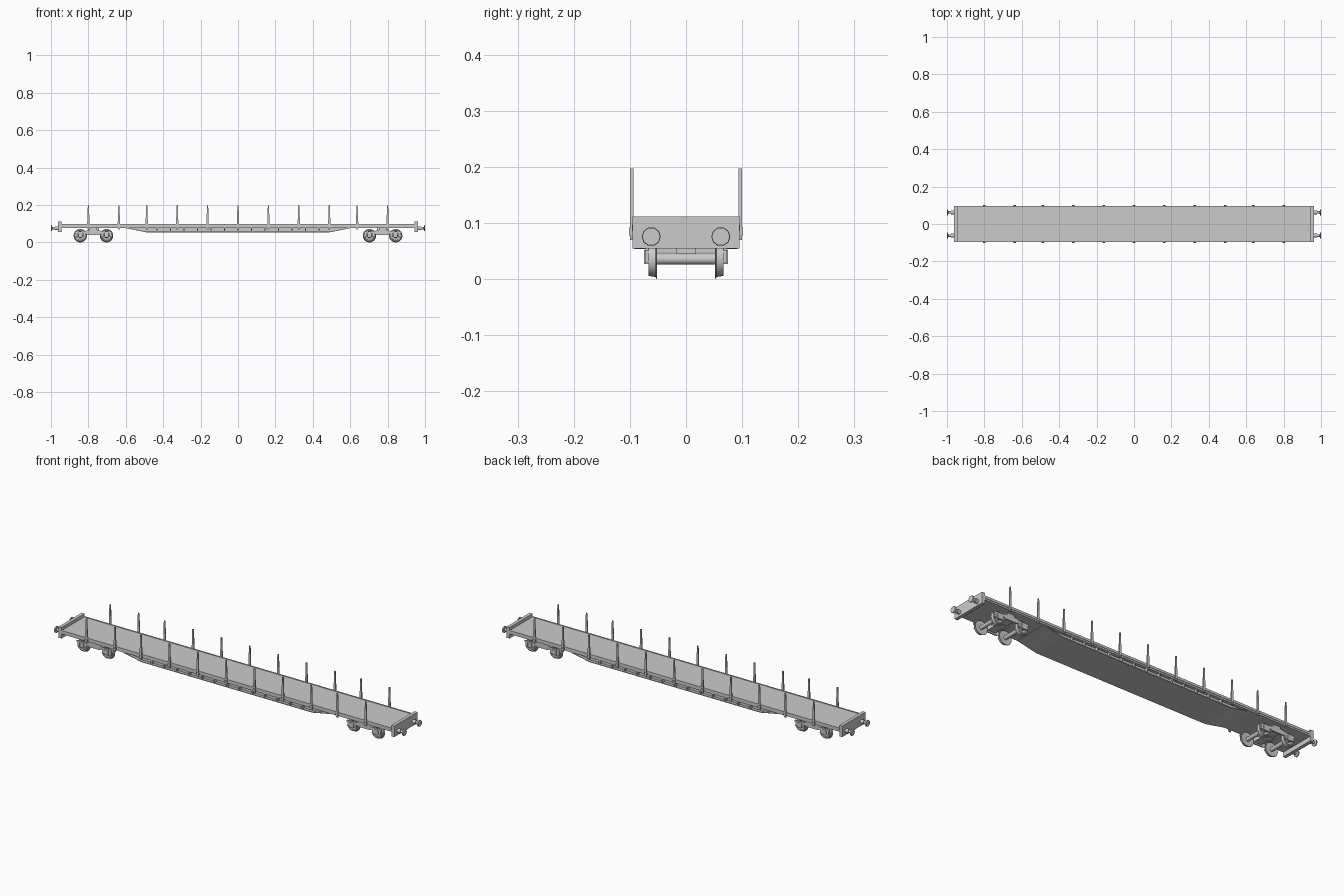
import bpy, bmesh
from math import cos, sin, pi


def finish(name, bm, smooth=False):
    bmesh.ops.remove_doubles(bm, verts=bm.verts, dist=1e-6)
    bmesh.ops.recalc_face_normals(bm, faces=bm.faces)
    me = bpy.data.meshes.new(name)
    bm.to_mesh(me)
    bm.free()
    ob = bpy.data.objects.new(name, me)
    bpy.context.collection.objects.link(ob)
    if smooth:
        bpy.ops.object.select_all(action='DESELECT')
        ob.select_set(True)
        bpy.context.view_layer.objects.active = ob
        bpy.ops.object.shade_smooth_by_angle(angle=0.7)
    return ob


def prism(name, profile, y0, y1):
    """Extrude an (x, z) profile along y."""
    bm = bmesh.new()
    f = bm.faces.new([bm.verts.new((x, y0, z)) for x, z in profile])
    r = bmesh.ops.extrude_face_region(bm, geom=[f])
    vs = [v for v in r['geom'] if isinstance(v, bmesh.types.BMVert)]
    bmesh.ops.translate(bm, verts=vs, vec=(0, y1 - y0, 0))
    return finish(name, bm)


def box(name, x0, x1, y0, y1, z0, z1):
    return prism(name, [(x0, z0), (x1, z0), (x1, z1), (x0, z1)], y0, y1)


def lathe(name, profile, centre, axis, n):
    """Spin an (along, radius) profile about the x or y axis."""
    bm = bmesh.new()
    rings = []
    for a, r in profile:
        ring = []
        for i in range(n):
            u, v = r * cos(2 * pi * i / n), r * sin(2 * pi * i / n)
            p = (a, u, v) if axis == 'x' else (u, a, v)
            ring.append(bm.verts.new([c + q for c, q in zip(centre, p)]))
        rings.append(ring)
    for a, b in zip(rings, rings[1:]):
        for i in range(n):
            j = (i + 1) % n
            bm.faces.new((a[i], a[j], b[j], b[i]))
    bm.faces.new(rings[0])
    bm.faces.new(rings[-1])
    return finish(name, bm, True)


# Deck with side sills
box("deck", -0.95, 0.95, -0.094, 0.094, 0.078, 0.096)
for s in (-1, 1):
    box("side_sill_lip", -0.945, 0.945, *sorted((s * 0.090, s * 0.096)), 0.086, 0.098)

# Fish-belly underframe with inset webs and an outer bottom flange
prism("belly_web", [(-0.60, 0.079), (-0.49, 0.056), (0.49, 0.056), (0.60, 0.079)], -0.078, 0.078)
prism("belly_flange", [(-0.60, 0.079), (-0.49, 0.058), (0.49, 0.058), (0.60, 0.079),
                       (0.60, 0.076), (0.49, 0.054), (-0.49, 0.054), (-0.60, 0.076)],
      -0.092, 0.092)

# Ribs along both sides of the belly
for s in (-1, 1):
    for i in range(-6, 7):
        x = i * 0.072
        box("belly_rib", x - 0.003, x + 0.003, *sorted((s * 0.076, s * 0.093)), 0.056, 0.08)

# Stakes, tapered upward and held in pockets on the side sills
for s in (-1, 1):
    for x in (-0.80, -0.637, -0.488, -0.325, -0.1625, 0, 0.1625, 0.325, 0.488, 0.637, 0.80):
        prism("stake", [(x - 0.006, 0.082), (x - 0.004, 0.07), (x + 0.004, 0.07), (x + 0.006, 0.082),
                        (x + 0.006, 0.11), (x + 0.003, 0.197), (x - 0.003, 0.197), (x - 0.006, 0.11)],
              *sorted((s * 0.094, s * 0.0995)))
        box("stake_pocket", x - 0.007, x + 0.007, *sorted((s * 0.094, s * 0.102)), 0.078, 0.092)

for e in (-1, 1):
    # End plate and buffers
    box("end_plate", *sorted((e * 0.945, e * 0.962)), -0.095, 0.095, 0.055, 0.112)
    for s in (-1, 1):
        lathe("buffer", [(e * 0.955, 0.011), (e * 0.978, 0.011), (e * 0.978, 0.007),
                         (e * 0.993, 0.007), (e * 0.994, 0.017), (e * 1.0, 0.016)],
              (0, s * 0.062, 0.076), 'x', 10)

    # Bogie bolster and pivot
    c = e * 0.773
    box("bolster", c - 0.022, c + 0.022, -0.068, 0.068, 0.048, 0.062)
    box("bogie_pivot", c - 0.03, c + 0.03, -0.017, 0.017, 0.045, 0.079)
    for s in (-1, 1):
        ys = sorted((s * 0.067, s * 0.073))
        # Side frame: dropped middle, shallow ends over the axles
        prism("bogie_side_frame",
              [(c + dx, z) for dx, z in ((-0.10, 0.050), (-0.05, 0.050), (-0.032, 0.041), (0.032, 0.041),
                                         (0.05, 0.050), (0.10, 0.050), (0.10, 0.058), (0.045, 0.060),
                                         (0.03, 0.066), (-0.03, 0.066), (-0.045, 0.060), (-0.10, 0.058))],
              *ys)
        box("side_bearer", c - 0.02, c + 0.02, *sorted((s * 0.045, s * 0.07)), 0.06, 0.079)
        for d in (-0.07, 0.07):
            x = c + d
            # Axle box with a spring either side
            box("axle_box", x - 0.011, x + 0.011, *sorted((s * 0.066, s * 0.075)), 0.027, 0.052)
            for k in (-0.019, 0.019):
                box("spring", x + k - 0.006, x + k + 0.006, *ys, 0.032, 0.052)
            box("spring_seat", x - 0.027, x + 0.027, *ys, 0.029, 0.033)

    # Wheelsets: axle plus two flanged wheels
    for d in (-0.07, 0.07):
        x = c + d
        lathe("axle", [(-0.07, 0.006), (-0.054, 0.006), (-0.054, 0.010),
                       (0.054, 0.010), (0.054, 0.006), (0.07, 0.006)], (x, 0, 0.036), 'y', 16)
        for s in (-1, 1):
            lathe("wheel", [(s * 0.0525, 0.014), (s * 0.0520, 0.026), (s * 0.0515, 0.035),
                            (s * 0.0525, 0.036), (s * 0.0545, 0.032), (s * 0.0665, 0.030),
                            (s * 0.0665, 0.025), (s * 0.060, 0.024), (s * 0.060, 0.013),
                            (s * 0.066, 0.011)], (x, 0, 0.036), 'y', 24)
